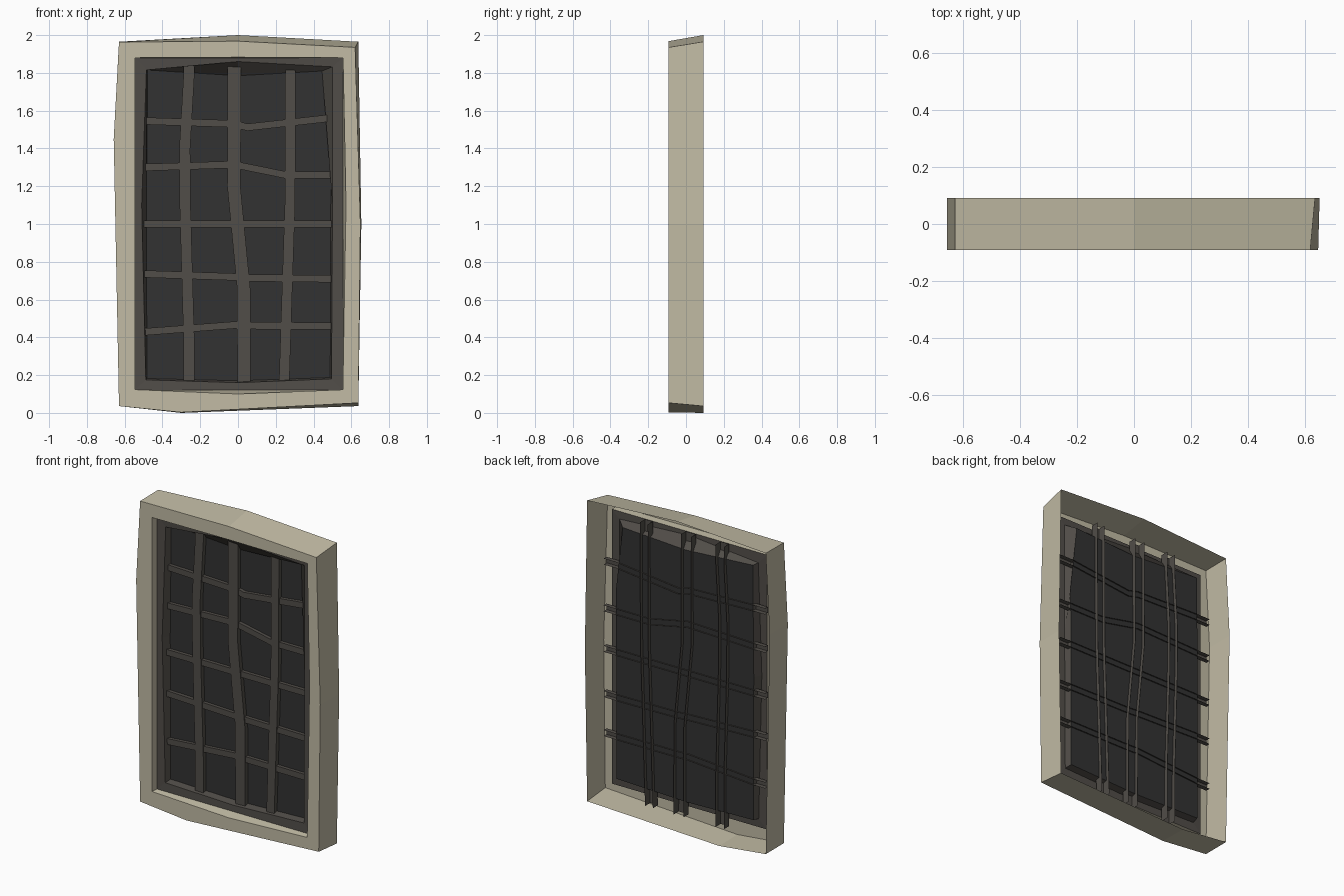
import bpy

if "Cube" in bpy.data.objects:
    bpy.data.objects.remove(bpy.data.objects["Cube"])


def mat(name, col):
    m = bpy.data.materials.new(name)
    m.diffuse_color = (*col, 1)
    m.use_nodes = True
    m.node_tree.nodes["Principled BSDF"].inputs["Base Color"].default_value = m.diffuse_color
    return m


STONE = mat("pale stone", (0.54, 0.50, 0.375))
IRON = mat("dark iron", (0.082, 0.074, 0.065))
PANE = mat("dark pane", (0.032, 0.032, 0.032))


def make(name, verts, faces, material):
    me = bpy.data.meshes.new(name)
    me.from_pydata(verts, [], faces)
    me.materials.append(material)
    ob = bpy.data.objects.new(name, me)
    bpy.context.collection.objects.link(ob)
    return ob


def ring(name, loops, material):
    """Skin closed (x, z) loops, each at its own depth y."""
    n = len(loops[0][1])
    verts = [(x, y, z) for y, pts in loops for x, z in pts]
    faces = []
    for k in range(len(loops) - 1):
        for i in range(n):
            j = (i + 1) % n
            faces.append((k * n + i, k * n + j, (k + 1) * n + j, (k + 1) * n + i))
    return make(name, verts, faces, material)


def bar(name, path, width, y_front, y_back, upright):
    """Open-backed channel following an (x, z) path."""
    h = width / 2
    verts, faces = [], []
    for x, z in path:
        for s, y in ((-1, y_back), (-1, y_front), (1, y_front), (1, y_back)):
            verts.append((x + s * h, y, z) if upright else (x, y, z - s * h))
    for i in range(len(path) - 1):
        for k in range(3):
            a = i * 4 + k
            faces.append((a, a + 1, a + 5, a + 4))
    return make(name, verts, faces, material=IRON)


# Stone surround: open-backed shell, counter-clockwise from bottom left
outer_back = [(-.63, .036), (-.30, 0), (.637, .036), (.653, 1.0),
              (.637, 1.965), (0, 2.0), (-.63, 1.965), (-.658, 1.45)]
outer_front = [(-.63, .036), (-.30, .003), (.637, .053), (.648, 1.0),
               (.62, 1.935), (0, 1.968), (-.63, 1.963), (-.658, 1.45)]
open_front = [(-.545, .123), (0, .10), (.555, .123), (.572, 1.1),
              (.556, 1.88), (0, 1.883), (-.545, 1.88), (-.546, 1.2)]
open_back = [(-.545, .12), (0, .12), (.555, .12), (.555, 1.1),
             (.555, 1.88), (0, 1.88), (-.545, 1.88), (-.545, 1.2)]
ring("stone_surround", [(.092, outer_back), (-.092, outer_front),
                        (-.092, open_front), (-.042, open_back)], STONE)

# Iron inner frame: flat border recessed behind the stone, with a sloped lip
lip_front = [(-.488, .175), (0, .16), (.495, .18), (.50, 1.1),
             (.50, 1.832), (0, 1.86), (-.485, 1.815), (-.51, 1.1)]
lip_back = [(-.482, .182), (0, .17), (.488, .187), (.492, 1.4),
            (.445, 1.81), (0, 1.785), (-.478, 1.815), (-.485, 1.1)]
ring("inner_frame", [(-.042, open_back), (-.04, lip_front), (.006, lip_back)], IRON)

# Dark pane
make("pane", [(x, .006, z) for x, z in lip_back], [tuple(range(8))], PANE)

# Upright bars
uprights = [
    ([(-.26, 1.89), (-.26, 1.78), (-.282, 1.4), (-.28, 1.1), (-.26, .4), (-.26, .08)], .058),
    ([(-.02, 1.89), (-.02, 1.5), (-.022, 1.2), (.03, .66), (.032, .08)], .07),
    ([(.278, 1.89), (.275, 1.1), (.26, .65), (.242, .08)], .055),
]
for i, (path, w) in enumerate(uprights):
    bar(f"upright_bar_{i + 1}", path, w, -.022, .03, True)

# Cross bars
cross = [(1.545, 1.53, 1.512, 1.56), (1.30, 1.315, 1.26, 1.26),
         (1.0, 1.0, 1.0, 1.0), (.735, .72, .715, .71), (.43, .465, .462, .46)]
for i, (a, b, c, d) in enumerate(cross):
    mid = .25 if i == 1 else .05
    path = [(-.57, a), (-.48, a), (-.02, b), (mid, c), (.48, d), (.575, d)]
    bar(f"cross_bar_{i + 1}", path, .038, -.016, .014, False)
